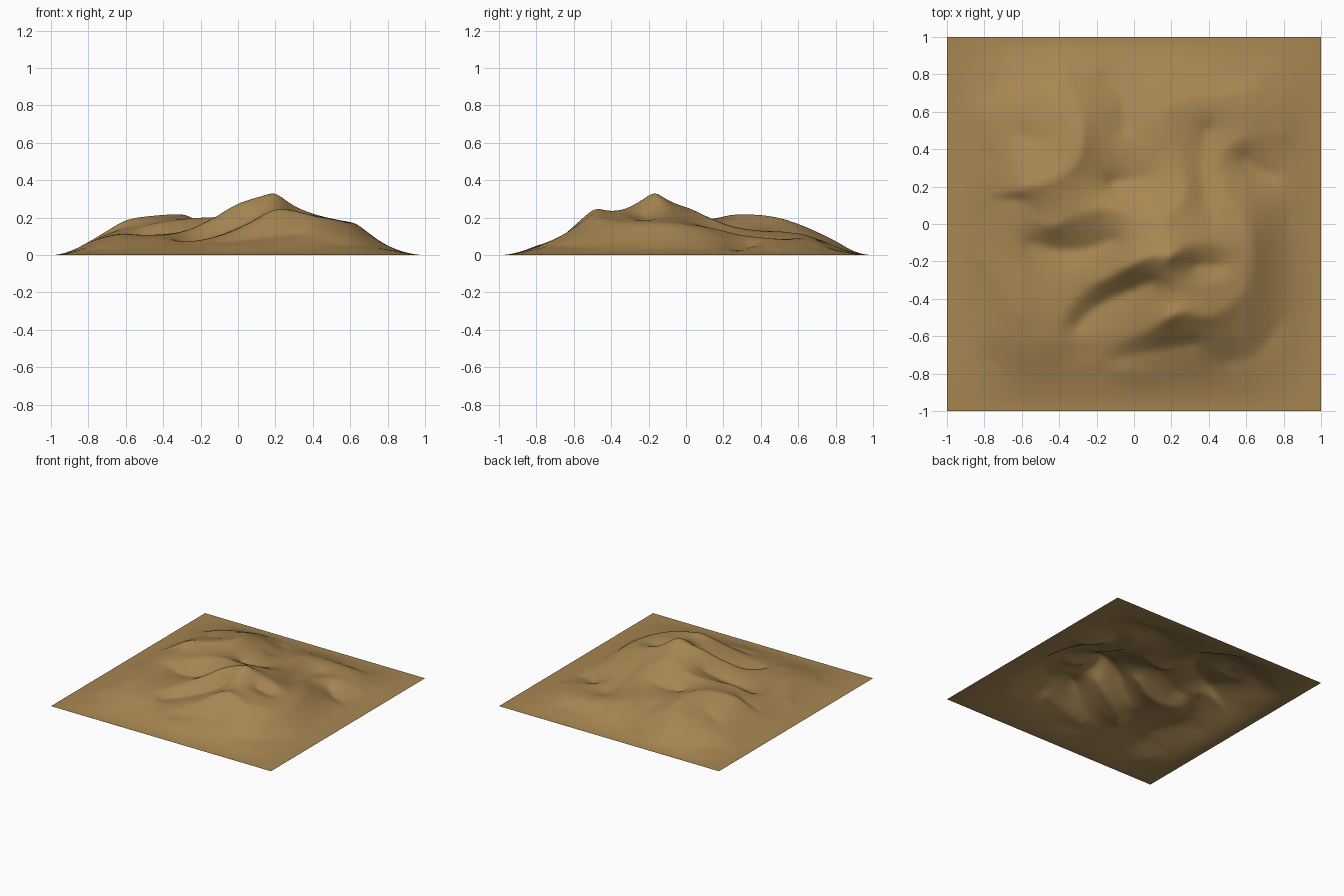
import bpy
from mathutils import Vector
from mathutils.geometry import interpolate_bezier

N = 144                      # grid cells per side
W = N + 1
STEP = 2.0 / N
fixed = {}                   # grid index -> [height sum, count]


def ease(d):
    t = max(0.0, min(1.0, d / 0.42))
    return t * t * (3 - 2 * t)


def falloff(x, y):
    return ease(1 - abs(x)) * ease(1 - abs(y))


def line(*pts):
    """Stamp a smooth crest or valley line of (x, y, height) points."""
    p = [Vector(q) for q in pts]
    p = [p[0]] + p + [p[-1]]
    for k in range(1, len(p) - 2):
        a, b = p[k], p[k + 1]
        for q in interpolate_bezier(a, a + (b - p[k - 1]) / 6, b - (p[k + 2] - a) / 6, b, 40):
            i, j = round((q.x + 1) / STEP), round((q.y + 1) / STEP)
            s = fixed.setdefault(j * W + i, [0.0, 0])
            s[0] += q.z / max(0.08, falloff(q.x, q.y))
            s[1] += 1


# central crest and the main peak
line((-.4, -.62, .088), (-.38, -.5, .107), (-.28, -.37, .125), (-.15, -.29, .19),
     (0, -.21, .28), (.1, -.17, .313), (.2, -.17, .342))
# bowl rim beside the peak
line((.2, -.17, .342), (.3, -.11, .265), (.43, -.11, .215), (.55, -.17, .185),
     (.54, -.28, .185), (.4, -.33, .215), (.25, -.32, .245), (.15, -.24, .295), (.2, -.17, .342))
line((.32, -.22, .2), (.46, -.22, .17))
# long front crest turning up the right side
line((-.4, -.65, .082), (-.28, -.69, .058), (-.12, -.65, .085), (0, -.6, .133), (.1, -.55, .19),
     (.2, -.49, .25), (.3, -.465, .24), (.4, -.5, .21), (.52, -.42, .19), (.62, -.28, .167),
     (.64, -.14, .163), (.6, 0, .163), (.5, .15, .143), (.45, .28, .11), (.49, .4, .095),
     (.6, .465, .083), (.8, .49, .042))
line((.33, -.36, .222), (.32, -.43, .228))
# middle left crest
line((-.82, .13, .06), (-.62, .13, .14), (-.53, .05, .15), (-.45, -.02, .168), (-.35, .03, .185),
     (-.2, .08, .203), (-.1, .08, .207), (0, .03, .22), (.12, .02, .25))
# back left crescent edge and its sloping back
line((-.36, .85, .05), (-.34, .7, .125), (-.28, .5, .203), (-.3, .35, .22), (-.4, .25, .217),
     (-.58, .19, .195), (-.7, .16, .13), (-.8, .14, .07))
line((-.4, .4, .19), (-.5, .44, .145), (-.6, .48, .11))
line((-.42, .58, .155), (-.52, .62, .11))
# back middle crest running up to the peak
line((.15, .77, .065), (.13, .55, .122), (.2, .4, .13), (.27, .25, .152), (.26, .12, .2),
     (.17, .02, .25), (.14, -.08, .285), (.2, -.17, .342))
# low crest across the back right
line((.14, .6, .118), (.26, .68, .095), (.45, .7, .083), (.6, .7, .068), (.72, .68, .04))
line((.2, .83, .035), (.4, .82, .03), (.6, .8, .022))
# left shoulder
line((-.82, -.2, .06), (-.7, -.32, .1), (-.62, -.48, .112), (-.6, -.6, .088))
line((-.65, -.15, .11), (-.5, -.35, .105))
# valleys and saddles
line((-.31, -.55, .058), (-.2, -.44, .07), (-.03, -.36, .125), (.1, -.31, .195))
line((-.55, -.1, .095), (-.4, -.14, .082), (-.25, -.13, .105), (-.1, -.08, .165))
line((-.13, .22, .112), (.08, .25, .122))
line((-.15, .8, .03), (-.06, .68, .06), (-.05, .5, .098))
line((.4, .52, .066), (.36, .4, .082), (.36, .3, .1), (.38, .15, .132), (.42, .02, .175))
# hollow on the right
line((.58, .36, .042), (.66, .29, .027), (.76, .26, .016))
# outer feet
line((-.2, -.8, .034), (0, -.8, .05), (.18, -.86, .024))
line((-.1, -.72, .055), (.15, -.67, .092), (.33, -.64, .105))
line((.5, -.74, .05), (.66, -.7, .043), (.8, -.5, .036))
line((.85, -.25, .027), (.85, -.1, .025), (.83, .05, .025))
line((-.8, .55, .052), (-.8, .35, .055))
# low corners
for sx in (-1, 1):
    for sy in (-1, 1):
        line((.7 * sx, .8 * sy, .025), (.75 * sx, .75 * sy, .025), (.8 * sx, .7 * sy, .025))

# relax a membrane over the fixed lines
g = [0.11] * (W * W)
for k, (s, n) in fixed.items():
    g[k] = s / n
free = []
for j in range(W):
    for i in range(W):
        k = j * W + i
        if k not in fixed:
            free.append((k, j * W + max(i - 1, 0), j * W + min(i + 1, N),
                         max(j - 1, 0) * W + i, min(j + 1, N) * W + i))
for _ in range(220):
    for k, a, b, c, d in free:
        g[k] += 1.85 * ((g[a] + g[b] + g[c] + g[d]) * 0.25 - g[k])
# soften the creases
for _ in range(5):
    h = g[:]
    for j in range(1, N):
        for i in range(1, N):
            k = j * W + i
            h[k] = 0.4 * g[k] + 0.15 * (g[k - 1] + g[k + 1] + g[k - W] + g[k + W])
    g = h

# terrain sheet
verts, faces = [], []
for j in range(W):
    for i in range(W):
        x, y = -1 + i * STEP, -1 + j * STEP
        verts.append((x, y, max(0.0, g[j * W + i]) * falloff(x, y)))
for j in range(N):
    for i in range(N):
        k = j * W + i
        faces.append((k, k + 1, k + W + 1, k + W))
mesh = bpy.data.meshes.new("terrain")
mesh.from_pydata(verts, [], faces)
mesh.polygons.foreach_set("use_smooth", [True] * len(faces))
sand = bpy.data.materials.new("sandy brown")
sand.diffuse_color = (0.39, 0.24, 0.085, 1)
mesh.materials.append(sand)
terrain = bpy.data.objects.new("terrain", mesh)
bpy.context.collection.objects.link(terrain)
